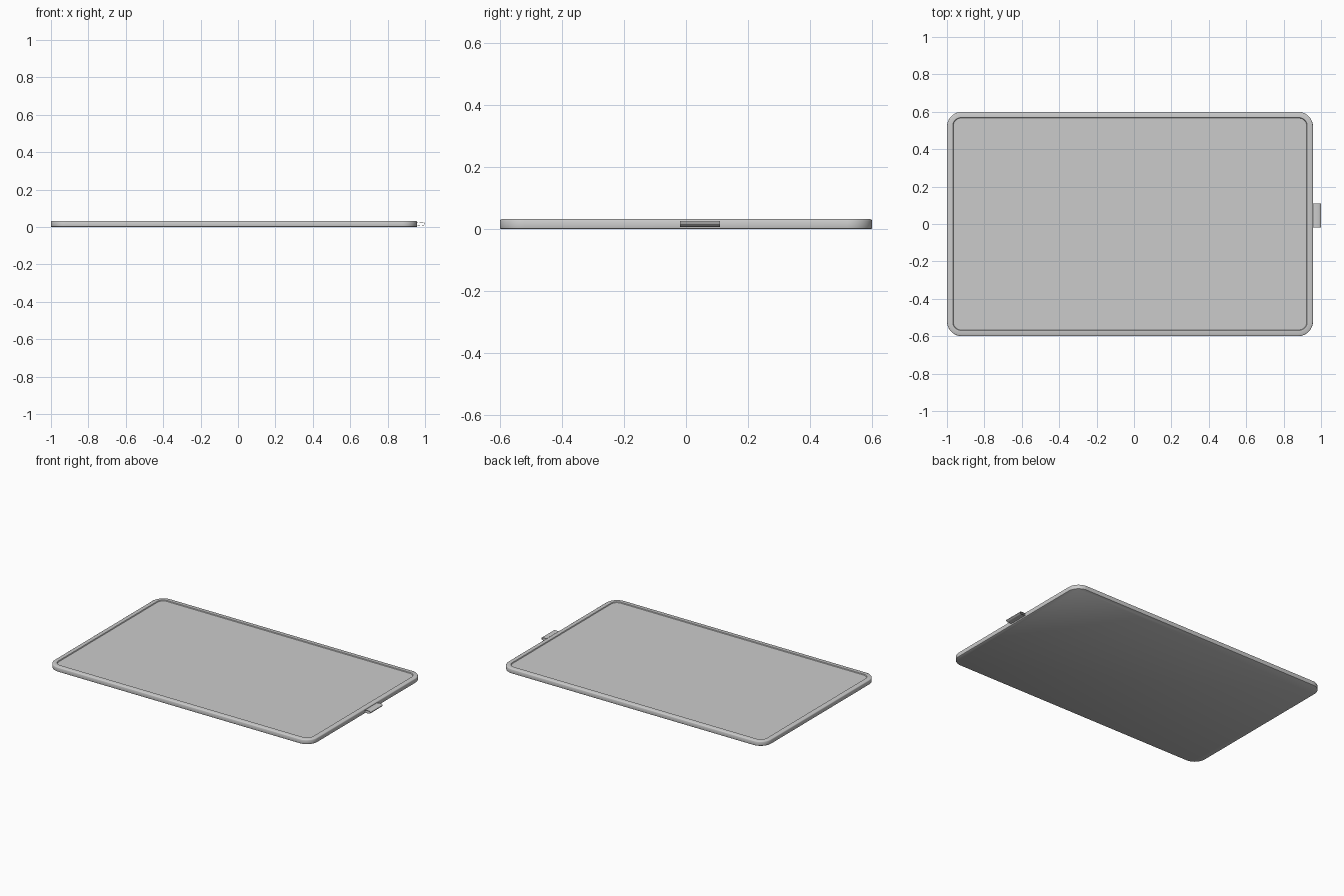
import bpy, bmesh, math

if "Cube" in bpy.data.objects:
    bpy.data.objects.remove(bpy.data.objects["Cube"])


def finish(bm, name, angle=35):
    bmesh.ops.recalc_face_normals(bm, faces=bm.faces)
    mesh = bpy.data.meshes.new(name)
    bm.to_mesh(mesh)
    bm.free()
    ob = bpy.data.objects.new(name, mesh)
    bpy.context.collection.objects.link(ob)
    bpy.ops.object.select_all(action='DESELECT')
    ob.select_set(True)
    bpy.context.view_layer.objects.active = ob
    bpy.ops.object.shade_smooth_by_angle(angle=math.radians(angle))
    return ob


X0, X1, Y = -1.0, 0.957, 0.6
CORNER, STEPS = 0.08, 10


def rounded_ring(bm, inset, z, radius):
    """One rounded-rectangle loop of vertices, inset from the outer outline."""
    x0, x1, y = X0 + inset, X1 - inset, Y - inset
    centres = [(x1 - radius, y - radius), (x0 + radius, y - radius),
               (x0 + radius, -y + radius), (x1 - radius, -y + radius)]
    ring = []
    for q, (cx, cy) in enumerate(centres):
        for i in range(STEPS + 1):
            a = math.pi / 2 * (q + i / STEPS)
            ring.append(bm.verts.new((cx + radius * math.cos(a),
                                      cy + radius * math.sin(a), z)))
    return ring


# Slab: softened edges, flat rim, shallow recessed surface
bm = bmesh.new()
profile = [(0.004, 0.0), (0.001, 0.002), (0.0, 0.005), (0.0, 0.027),
           (0.0015, 0.030), (0.005, 0.032), (0.031, 0.032), (0.034, 0.027)]
rings = [rounded_ring(bm, d, z, CORNER - d if d < 0.02 else 0.075 - d)
         for d, z in profile]
n = len(rings[0])
for a, b in zip(rings, rings[1:]):
    for i in range(n):
        j = (i + 1) % n
        bm.faces.new((a[i], a[j], b[j], b[i]))
bm.faces.new(rings[0])
bm.faces.new(rings[-1])
finish(bm, "slab")

# Side loop: thin strip folded round and open at both ends
bm = bmesh.new()
Z, T = 0.017, 0.002
half = [(0.953, 0.005), (0.962, 0.008), (0.975, 0.0095), (0.988, 0.009),
        (0.996, 0.0065), (1.0, 0.002)]
outer = [(x, Z + h) for x, h in half] + [(x, Z - h) for x, h in half[::-1]]
inner = [(min(x, 1.0 - T), Z + math.copysign(max(abs(z - Z) - T, 0.001), z - Z))
         for x, z in outer]


def strip_row(points, y):
    return [bm.verts.new((x, y, z)) for x, z in points]


oa, ob_, ia, ib = (strip_row(p, y) for p in (outer, inner)
                   for y in (-0.02, 0.11))
for a, b in ((oa, ob_), (ia, ib), (oa, ia), (ob_, ib)):
    for i in range(len(outer) - 1):
        bm.faces.new((a[i], a[i + 1], b[i + 1], b[i]))
for k in (0, -1):
    bm.faces.new((oa[k], ob_[k], ib[k], ia[k]))
finish(bm, "side_loop")
